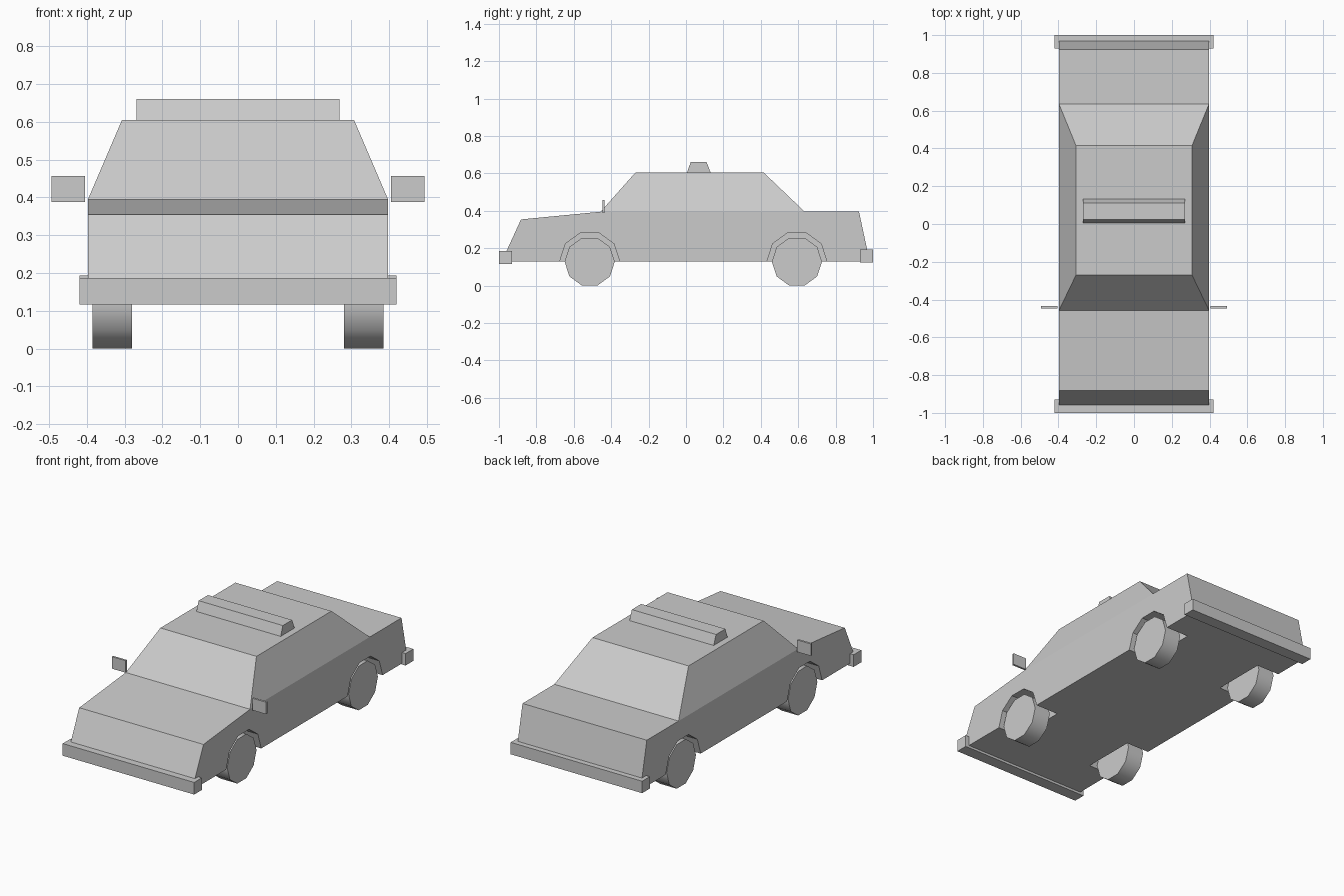
import bpy, bmesh, math

cube = bpy.data.objects.get("Cube")
if cube:
    bpy.data.objects.remove(cube, do_unlink=True)

GREY = (0.6, 0.6, 0.6, 1.0)
paint = bpy.data.materials.new("plain grey")
paint.use_nodes = True
paint.diffuse_color = GREY
paint.node_tree.nodes["Principled BSDF"].inputs["Base Color"].default_value = GREY


def finish(name, bm):
    bmesh.ops.recalc_face_normals(bm, faces=bm.faces)
    mesh = bpy.data.meshes.new(name)
    bm.to_mesh(mesh)
    bm.free()
    mesh.materials.append(paint)
    obj = bpy.data.objects.new(name, mesh)
    bpy.context.collection.objects.link(obj)
    return obj


def extrude_x(name, profile, x0, x1):
    """Extrude a (y, z) outline from x0 to x1."""
    bm = bmesh.new()
    face = bm.faces.new([bm.verts.new((x0, y, z)) for y, z in profile])
    new = bmesh.ops.extrude_face_region(bm, geom=[face])["geom"]
    verts = [v for v in new if isinstance(v, bmesh.types.BMVert)]
    bmesh.ops.translate(bm, verts=verts, vec=(x1 - x0, 0, 0))
    return finish(name, bm)


def box(name, x0, x1, y0, y1, z0, z1):
    return extrude_x(name, [(y0, z0), (y1, z0), (y1, z1), (y0, z1)], x0, x1)


def decagon(cy, cz, r):
    """Ten-sided outline with a flat top and bottom."""
    return [(cy + r * math.cos(i * math.tau / 10), cz + r * math.sin(i * math.tau / 10))
            for i in range(10)]


def activate(obj):
    bpy.ops.object.select_all(action="DESELECT")
    obj.select_set(True)
    bpy.context.view_layer.objects.active = obj


HALF = 0.397
FLOOR = 0.13
BELT = 0.395
AXLES = {"front": -0.515, "rear": 0.593}
SIDES = {"left": 1, "right": -1}

# Lower body with hood and trunk
body = extrude_x("body", [(-0.985, FLOOR), (-0.882, 0.354), (-0.457, BELT),
                          (0.635, BELT), (0.925, BELT), (0.982, FLOOR)], -HALF, HALF)

# Wheels and the wells cut for them
for end, y in AXLES.items():
    for side, s in SIDES.items():
        cutter = extrude_x("well_cutter", decagon(y, FLOOR, 0.16), s * 0.25, s * 0.5)
        cutter.hide_render = True
        activate(body)
        cut = body.modifiers.new("well", "BOOLEAN")
        cut.operation = "DIFFERENCE"
        cut.solver = "EXACT"
        cut.object = cutter
        bpy.ops.object.modifier_apply(modifier=cut.name)
        bpy.data.objects.remove(cutter, do_unlink=True)

        wheel = extrude_x(f"{end}_{side}_wheel", decagon(y, 0.128, 0.134),
                          s * 0.281, s * 0.385)
        activate(wheel)
        bpy.ops.object.shade_smooth_by_angle(angle=math.radians(45))

# Cabin tapering up to the roof
bm = bmesh.new()
rings = []
for half, y0, y1, z in ((HALF, -0.457, 0.635, BELT), (0.307, -0.27, 0.415, 0.605)):
    rings.append([bm.verts.new(p) for p in
                  ((-half, y0, z), (half, y0, z), (half, y1, z), (-half, y1, z))])
low, high = rings
bm.faces.new(high)
for i in range(4):
    j = (i + 1) % 4
    bm.faces.new((low[i], low[j], high[j], high[i]))
finish("cabin", bm)

# Roof sign bar
extrude_x("roof_bar", [(0.005, 0.604), (0.132, 0.604), (0.11, 0.66), (0.025, 0.66)],
          -0.269, 0.269)

# Bumpers
box("front_bumper", -0.42, 0.42, -1, -0.93, 0.116, 0.186)
box("rear_bumper", -0.42, 0.42, 0.93, 1, 0.124, 0.193)

# Door mirrors
for side, s in SIDES.items():
    box(f"{side}_mirror", s * 0.405, s * 0.493, -0.447, -0.435, 0.388, 0.457)
